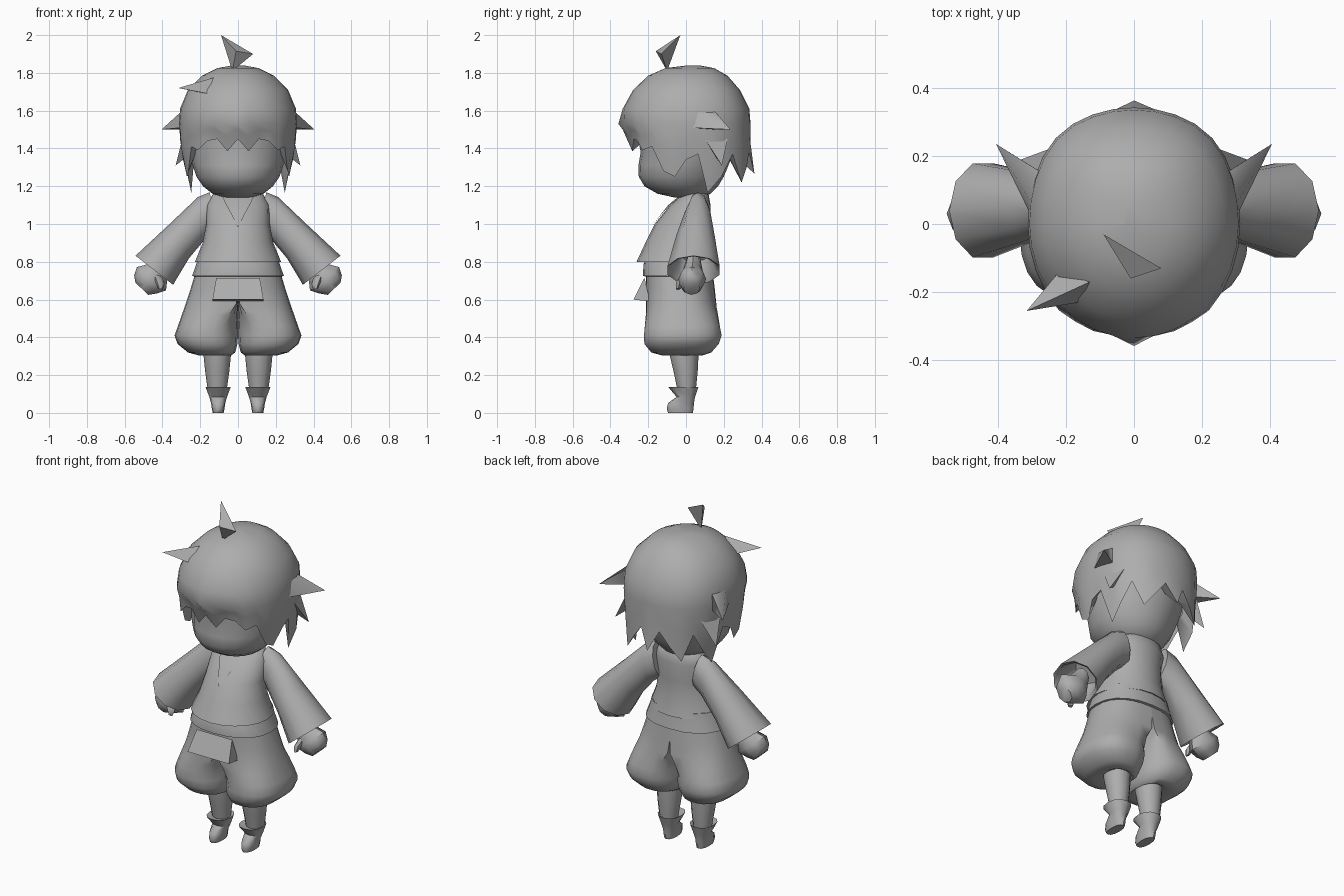
import bpy, bmesh, math
from mathutils import Vector

if "Cube" in bpy.data.objects:
    bpy.data.objects.remove(bpy.data.objects["Cube"])

GREY = bpy.data.materials.new("plain grey")
GREY.diffuse_color = (0.42, 0.42, 0.42, 1)
GREY.use_nodes = True
GREY.node_tree.nodes["Principled BSDF"].inputs["Base Color"].default_value = GREY.diffuse_color


def finish(name, verts, faces, angle=45):
    me = bpy.data.meshes.new(name)
    me.from_pydata([tuple(v) for v in verts], [], faces)
    bm = bmesh.new()
    bm.from_mesh(me)
    bmesh.ops.recalc_face_normals(bm, faces=bm.faces)
    bm.to_mesh(me)
    bm.free()
    me.materials.append(GREY)
    ob = bpy.data.objects.new(name, me)
    bpy.context.collection.objects.link(ob)
    bpy.ops.object.select_all(action='DESELECT')
    ob.select_set(True)
    bpy.context.view_layer.objects.active = ob
    bpy.ops.object.shade_smooth_by_angle(angle=math.radians(angle))
    return ob


def power_point(t, power):
    f = lambda a: math.copysign(abs(a) ** (2 / power), a)
    return f(math.cos(t)), f(math.sin(t))


def ring(c, u, v, n, power=2.0):
    """Closed superellipse of points around c, spanned by u and v."""
    c, u, v = Vector(c), Vector(u), Vector(v)
    pts = [power_point(2 * math.pi * i / n, power) for i in range(n)]
    return [c + u * a + v * b for a, b in pts]


def flat_rings(table, n, cx=0, power=2.0):
    """Horizontal rings from rows of z, half width, front y, back y."""
    return [ring((cx, (f + b) / 2, z), (rx, 0, 0), (0, (b - f) / 2, 0), n, power)
            for z, rx, f, b in table]


def loft(name, rings, side=1, cap_start=True, cap_end=True, angle=45):
    n = len(rings[0])
    verts = [Vector((p[0] * side, p[1], p[2])) for r in rings for p in r]
    faces = [(k * n + i, k * n + (i + 1) % n, (k + 1) * n + (i + 1) % n, (k + 1) * n + i)
             for k in range(len(rings) - 1) for i in range(n)]
    if cap_start:
        faces.append(tuple(range(n)))
    if cap_end:
        faces.append(tuple(range(len(verts) - n, len(verts))))
    return finish(name, verts, faces, angle)


def spike(name, base, tip, side=1, angle=60):
    pts = [Vector((p[0] * side, p[1], p[2])) for p in base + [tip]]
    n = len(base)
    return finish(name, pts, [tuple(range(n))] + [(i, (i + 1) % n, n) for i in range(n)], angle)


# Head with a slight dip at eye height
loft("head", flat_rings([
    (1.14, .07, -.06, .08), (1.16, .135, -.15, .13), (1.2, .185, -.22, .17),
    (1.25, .22, -.25, .2), (1.31, .24, -.252, .225), (1.38, .257, -.24, .25),
    (1.46, .265, -.255, .27), (1.6, .25, -.25, .27), (1.72, .18, -.18, .2)], 20), angle=80)
loft("neck", flat_rings([(1.1, .07, -.02, .11), (1.2, .06, -.02, .1)], 12))

# Hair cap: smooth dome rows, then a jagged hem that folds inward
COLS = 32
dome = [(1.84, .03, .01, .07), (1.825, .11, -.11, .15), (1.785, .19, -.2, .22),
        (1.71, .265, -.28, .285), (1.61, .307, -.335, .335), (1.53, .312, -.358, .342)]
# Height and spread of the hem for each column from front centre to back centre
hem = [(1.45, .9), (1.385, .93), (1.45, .94), (1.44, .96), (1.39, .98), (1.41, .97),
       (1.28, .93), (1.25, .9), (1.34, .95), (1.37, .95), (1.165, .86), (1.25, .95),
       (1.37, .98), (1.22, 1.0), (1.3, 1.0), (1.38, .99), (1.265, 1.06)]
# Clumped fringe: columns that sink in at the widest row and below
clump = {1: .93, 2: .95, 3: .96}


def hair_row(rx, f, b, z=0.0):
    pts = []
    for i in range(COLS):
        t = 2 * math.pi * i / COLS
        x, y = math.sin(t), -math.cos(t)
        k = (x ** 4 + y ** 4) ** -0.06 if y > 0 else 1    # slightly squarer at the back
        pts.append(Vector((rx * x * k, y * k * (b if y > 0 else -f), z)))
    return pts


rows = [hair_row(rx, f, b, z) for z, rx, f, b in dome]
edge = [hem[min(i, COLS - i)] for i in range(COLS)]
sink = [clump.get(min(i, COLS - i), 1) for i in range(COLS)]
rows[-1] = [Vector((p.x, p.y * c, p.z)) for p, c in zip(rows[-1], sink)]
outer = [Vector((p.x, p.y * c, 0)) for p, c in zip(hair_row(.306, -.335, .342), sink)]
rows.append([Vector((p.x, p.y, (z + 1.53) / 2 + .01)) for p, (z, s) in zip(outer, edge)])
rows.append([Vector((p.x * s, p.y * s, z)) for p, (z, s) in zip(outer, edge)])
rows.append([Vector((p.x * .8, p.y * .75, max(z + .05, 1.37))) for p, (z, s) in zip(outer, edge)])
loft("hair", rows, cap_end=False, angle=60)

# Loose hair tufts
spike("top_tuft", [(.08, -.13, 1.9), (-.01, -.16, 1.915), (-.03, -.1, 1.81)], (-.09, -.03, 2.0), 1, 30)
spike("front_tuft", [(-.13, -.17, 1.775), (-.16, -.23, 1.69), (-.22, -.14, 1.70)],
      (-.315, -.255, 1.72))
for s, label in ((1, "left"), (-1, "right")):
    spike(label + "_side_tuft", [(.295, .05, 1.6), (.3, .02, 1.51), (.285, .16, 1.5), (.27, .15, 1.6)],
          (.405, .235, 1.5), s, 70)
    spike(label + "_low_tuft", [(.295, .1, 1.45), (.25, .22, 1.45), (.24, .14, 1.38)],
          (.33, .19, 1.31), s)

# Shirt, folded under at its flared hem
shirt = [(1.18, .08, 0, .1), (1.155, .135, -.02, .12), (1.1, .165, -.085, .13),
         (1.0, .168, -.165, .128), (.9, .187, -.215, .13), (.8, .228, -.262, .155),
         (.81, .2, -.2, .13)]
loft("shirt", flat_rings(shirt, 20))


def chest_y(x, z):
    """Front surface of the shirt."""
    for (z1, *a), (z2, *b) in zip(shirt, shirt[1:]):
        if z2 <= z <= z1:
            rx, f, k = (p + (q - p) * (z1 - z) / (z1 - z2) for p, q in zip(a, b))
            return (f + k) / 2 - (k - f) / 2 * math.sqrt(max(0, 1 - (x / rx) ** 2))


# Pointed collar panel lying on the chest
verts = [(w * c, chest_y(w * c, z) - .009, z)
         for z, w in ((1.15, .085), (1.1, .062), (1.05, .034), (.985, .003)) for c in (-1, 0, 1)]
finish("collar", verts, [(r * 3 + c, r * 3 + c + 1, r * 3 + c + 4, r * 3 + c + 3)
                         for r in range(3) for c in range(2)], 80)
loft("waistband", flat_rings([(.83, .208, -.2, .138), (.79, .22, -.225, .145),
                              (.725, .243, -.228, .158), (.72, .22, -.2, .14)], 20, 0, 2.3))

# Belt pouch
finish("pouch", [(x * w, y, z) for x in (-1, 1)
                 for w, y, z in ((.115, -.22, .715), (.135, -.278, .6), (.135, -.19, .59))],
       [(0, 1, 2), (3, 5, 4), (0, 3, 4, 1), (1, 4, 5, 2), (2, 5, 3, 0)], 30)


def shorts_ring(z, a, b, f, k, w, n=20, outside=14):
    """Half of a hip ring (w = 0) blending into a separate leg ring (w = 1)."""
    cy, ry, pts = (f + k) / 2, (k - f) / 2, []
    for i in range(n):
        if i <= outside:                                   # outer surface, front to back
            s = i / outside
            hx, hy = power_point(math.pi * (s - .5), 2.4)
            t = math.radians(-115 + 230 * s)
        else:                                              # inner wall, back to front
            s = (i - outside) / (n - outside)
            hx, hy = 0, 1 - 2 * s
            t = math.radians(115 + 130 * s)
        lx, ly = power_point(t, 2.4)
        hip = Vector((b * hx, cy + ry * hy, z))
        leg = Vector(((a + b) / 2 + (b - a) / 2 * lx, cy + ry * ly, z))
        pts.append(hip.lerp(leg, w))
    return pts


for s, label in ((1, "left"), (-1, "right")):
    # Puffy shorts
    half = [(.74, 0, .226, -.212, .142, 0), (.66, 0, .25, -.212, .152, 0),
            (.58, 0, .276, -.213, .162, .12), (.52, 0, .297, -.215, .172, .6),
            (.46, 0, .318, -.22, .181, .95), (.41, 0, .336, -.224, .19, 1),
            (.365, .003, .32, -.222, .175, 1), (.32, .015, .265, -.185, .135, 1),
            (.305, .035, .21, -.13, .09, 1), (.33, .06, .16, -.07, .05, 1)]
    loft(label + "_shorts", [shorts_ring(*row) for row in half], s, angle=60)

    # Leg and boot
    loft(label + "_leg", flat_rings([(.37, .074, -.09, .068), (.3, .072, -.085, .066),
         (.22, .064, -.066, .062), (.12, .05, -.045, .052)], 12, .11), s)
    loft(label + "_boot", flat_rings([(.125, .045, -.05, .045), (.138, .067, -.095, .066),
         (.085, .047, -.05, .048), (.052, .038, -.095, .042), (.02, .033, -.102, .04),
         (0, .029, -.095, .036)], 12, .105, 2.3), s)

    # Wide sleeve with a hollow cuff
    sleeve = [((.13, .065, 1.07), (.02, 0, .098), .055), ((.19, .062, 1.035), (.022, 0, .108), .07),
              ((.31, .05, .91), (.05, 0, .092), .107), ((.443, .04, .755), (.0995, 0, .077), .145),
              ((.438, .04, .762), (.087, 0, .067), .13), ((.36, .045, .86), (.05, 0, .06), .085)]
    loft(label + "_sleeve", [ring(c, u, (0, v, 0), 10) for c, u, v in sleeve], s)

    # Hand and thumb
    hand = [((.39, .04, .82), (.03, 0, .03), .035), ((.425, .035, .745), (.05, 0, .043), .055),
            ((.458, .033, .71), (.077, 0, .062), .074), ((.49, .03, .68), (.06, 0, .048), .064),
            ((.509, .03, .657), (.034, 0, .032), .045)]
    loft(label + "_hand", [ring(c, u, (0, v, 0), 8) for c, u, v in hand], s)
    thumb = [((.43, 0, .73), .028), ((.415, -.03, .69), .025), ((.41, -.042, .655), .012)]
    loft(label + "_thumb", [ring(c, (r, 0, r * .3), (0, r, 0), 6) for c, r in thumb], s)
